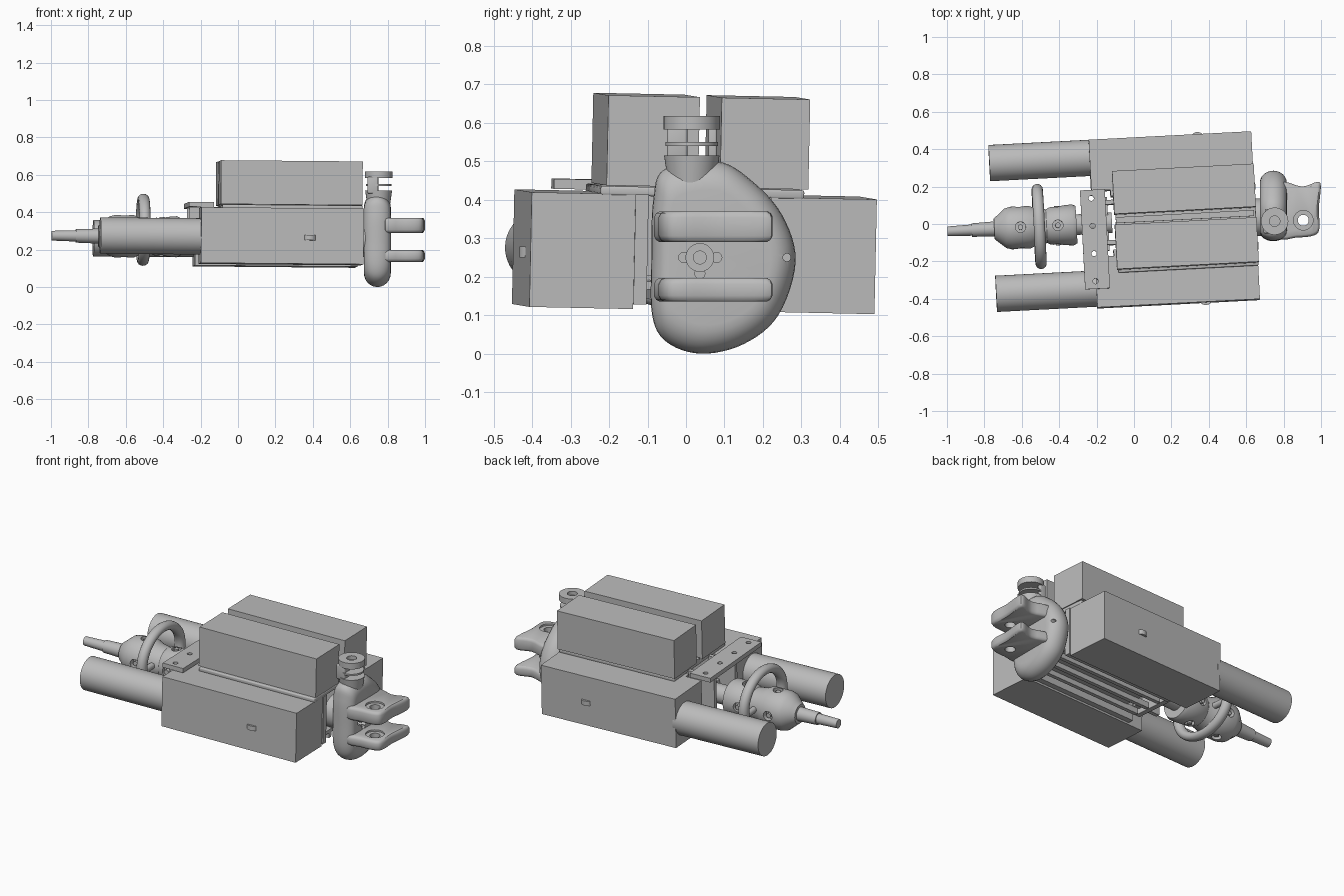
import bpy, bmesh, math
from mathutils import Matrix, Vector

if "Cube" in bpy.data.objects:
    bpy.data.objects.remove(bpy.data.objects["Cube"])

grey = bpy.data.materials.new("plain_grey")
grey.use_nodes = True
grey.diffuse_color = (0.5, 0.5, 0.5, 1)
grey.node_tree.nodes["Principled BSDF"].inputs["Base Color"].default_value = (0.5, 0.5, 0.5, 1)

# The chassis sits slightly turned and tilted; the end bracket sits square
WORLD = Matrix.Identity(4)
FRAME = (Matrix.Rotation(math.radians(3), 4, 'Z')
         @ Matrix.Rotation(math.radians(-1.2), 4, 'X')
         @ Matrix.Rotation(math.radians(0.5), 4, 'Y'))
TURN = {'X': Matrix.Rotation(math.pi / 2, 4, 'Y'),
        'Y': Matrix.Rotation(math.pi / 2, 4, 'X'), 'Z': WORLD}


def finish(name, bm, frame):
    bmesh.ops.remove_doubles(bm, verts=bm.verts, dist=1e-5)
    bmesh.ops.recalc_face_normals(bm, faces=bm.faces)
    me = bpy.data.meshes.new(name)
    bm.to_mesh(me)
    bm.free()
    me.transform(frame)
    me.materials.append(grey)
    ob = bpy.data.objects.new(name, me)
    bpy.context.collection.objects.link(ob)
    return ob


def box(name, x, y, z, frame=FRAME, bevel=0):
    bm = bmesh.new()
    size = [b - a for a, b in (x, y, z)]
    mid = [(a + b) / 2 for a, b in (x, y, z)]
    bmesh.ops.create_cube(bm, size=1, matrix=Matrix.Translation(mid) @ Matrix.Diagonal((*size, 1)))
    if bevel:
        bmesh.ops.bevel(bm, geom=bm.edges[:], offset=bevel, segments=3, profile=0.5, affect='EDGES')
    return finish(name, bm, frame)


def cylinder(name, centre, radius, length, axis='Z', frame=FRAME, top=None):
    bm = bmesh.new()
    bmesh.ops.create_cone(bm, cap_ends=True, segments=48, radius1=radius, radius2=top or radius,
                          depth=length, matrix=Matrix.Translation(centre) @ TURN[axis])
    return finish(name, bm, frame)


def loft(name, rings, closed, frame):
    """Skin a list of equal rings of points, capping the ends unless closed."""
    bm = bmesh.new()
    vs = [[bm.verts.new(p) for p in ring] for ring in rings]
    n = len(vs[0])
    for k in range(len(vs) if closed else len(vs) - 1):
        a, b = vs[k], vs[(k + 1) % len(vs)]
        for i in range(n):
            bm.faces.new((a[i], a[(i + 1) % n], b[(i + 1) % n], b[i]))
    if not closed:
        bm.faces.new(vs[0])
        bm.faces.new(vs[-1])
    return finish(name, bm, frame)


def lathe(name, profile, centre, closed=False, squash=1):
    """Turn (x, radius) points about the x direction."""
    angles = [i * math.tau / 64 for i in range(64)]
    rings = [[(x, centre[0] + r * math.cos(a), centre[1] + squash * r * math.sin(a)) for a in angles]
             for x, r in profile]
    return loft(name, rings, closed, FRAME)


def smooth_loop(pts, steps=6):
    """Closed smooth curve through a few points."""
    p, out, n = [Vector(q) for q in pts], [], len(pts)
    for i in range(n):
        a, b, c, d = p[i - 1], p[i], p[(i + 1) % n], p[(i + 2) % n]
        for s in range(steps):
            t = s / steps
            out.append(0.5 * (2 * b + (c - a) * t + (2 * a - 5 * b + 4 * c - d) * t * t
                              + (3 * b - a - 3 * c + d) * t ** 3))
    return out


def cut(target, cutter):
    mod = target.modifiers.new("cut", 'BOOLEAN')
    mod.operation, mod.object, mod.solver = 'DIFFERENCE', cutter, 'EXACT'
    bpy.context.view_layer.objects.active = target
    bpy.ops.object.modifier_apply(modifier=mod.name)
    bpy.data.objects.remove(cutter)


# Lower and upper boxes, side tanks and side studs
for name, s, y_low, y_up, tank_y in (("front", -1, (-0.444, -0.174), (-0.25, -0.012), -0.34),
                                     ("rear", 1, (0.18, 0.454), (0.045, 0.275), 0.36)):
    box(name + "_lower_box", (-0.222, 0.648), y_low, (0.118, 0.416))
    box(name + "_upper_box", (-0.108, 0.65), y_up, (0.438, 0.672))
    cylinder(name + "_tank", (-0.48, tank_y, 0.262), 0.097, 0.556, 'X')
    face_y = y_low[0] if s < 0 else y_low[1]
    cylinder(name + "_side_stud", (0.36, face_y - s * 0.022, 0.258), 0.036, 0.028)

# Central chassis channel
box("deck_plate", (-0.1, 0.65), (-0.265, 0.265), (0.412, 0.436), bevel=0.006)
for name, y in (("front", (-0.174, -0.14)), ("rear", (0.146, 0.18))):
    box(name + "_channel_wall", (-0.12, 0.655), y, (0.13, 0.416))
box("channel_floor", (-0.02, 0.65), (-0.14, 0.146), (0.17, 0.19))
for i in range(3):
    y = -0.09 + i * 0.09
    box("floor_rail_%d" % (i + 1), (-0.1, 0.65), (y - 0.012, y + 0.012), (0.14, 0.175))
box("centre_rail", (-0.1, 0.64), (0.0, 0.032), (0.43, 0.45))

# Drilled cross plate with its hanging brackets
plate = box("cross_plate", (-0.283, -0.15), (-0.345, 0.185), (0.42, 0.446))
for i in range(4):
    cut(plate, cylinder("hole", (-0.225, 0.14 - i * 0.148, 0.43), 0.014, 0.1))
for i, y in enumerate((-0.1, 0.115)):
    box("hanging_bracket_%d" % (i + 1), (-0.27, -0.1), (y - 0.012, y + 0.012), (0.2, 0.425))
box("bracket_bridge", (-0.17, -0.14), (-0.14, 0.146), (0.17, 0.3))

# Turned hub with stepped shaft and radial ports
AXIS = (0.007, 0.266)
hub = lathe("hub", [(-1, 0.026), (-0.87, 0.03), (-0.87, 0.036), (-0.75, 0.04), (-0.75, 0.056),
                    (-0.73, 0.072), (-0.69, 0.106), (-0.66, 0.114), (-0.56, 0.114), (-0.53, 0.1),
                    (-0.47, 0.09), (-0.45, 0.1), (-0.33, 0.11), (-0.31, 0.1), (-0.31, 0.055),
                    (-0.12, 0.055)], AXIS)
for x in (-0.61, -0.41):
    for axis, off in (('Z', (0, 0, 0.11)), ('Z', (0, 0, -0.11)), ('Y', (0, 0.11, 0)), ('Y', (0, -0.11, 0))):
        cut(hub, cylinder("port", Vector((x, *AXIS)) + Vector(off), 0.028, 0.06, axis))
        cylinder("port_plug", Vector((x, *AXIS)) + Vector(off) * 0.82, 0.014, 0.03, axis)

# Hand ring and spokes
lathe("hand_ring", [(-0.51 + 0.03 * math.cos(i * math.tau / 16), 0.198 + 0.03 * math.sin(i * math.tau / 16))
                    for i in range(16)], (0.007, 0.302), closed=True, squash=0.845)
cylinder("ring_spokes", (-0.51, 0.007, 0.275), 0.018, 0.39, 'Y')

# Rounded end disc with flat front side
outline = smooth_loop([(0.04, 0), (0.15, 0.025), (0.24, 0.1), (0.285, 0.24), (0.25, 0.36), (0.17, 0.45),
                       (0.08, 0.5), (-0.055, 0.48), (-0.085, 0.4), (-0.09, 0.25), (-0.088, 0.1),
                       (-0.05, 0.03)])
core, rings = Vector((0.07, 0.25)), []
for k in range(13):
    t = math.radians(-90 + 15 * k)
    f = 1 - 0.3 * (1 - math.cos(t))
    rings.append([(0.745 + 0.072 * math.sin(t), *(core + (p - core) * f)) for p in outline])
disc = loft("end_disc", rings, False, WORLD)
cut(disc, cylinder("bore", (0.82, 0.036, 0.25), 0.036, 0.1, 'X', WORLD))
for y, z in ((-0.006, 0.25), (0.08, 0.25), (0.036, 0.208)):
    cut(disc, cylinder("bolt_hole", (0.82, y, z), 0.013, 0.05, 'X', WORLD))
cut(disc, cylinder("edge_hole", (0.8, 0.262, 0.25), 0.01, 0.12, 'X', WORLD))
cylinder("bore_pin", (0.78, 0.036, 0.25), 0.018, 0.05, 'X', WORLD)
cylinder("end_bearing", (0.67, 0.036, 0.26), 0.1, 0.1, 'X', WORLD)

# Pair of drilled lugs
lug = smooth_loop([(0.77, -0.06), (0.87, -0.072), (0.965, -0.06), (0.992, -0.02), (0.988, 0.08),
                   (0.999, 0.2), (0.98, 0.225), (0.9, 0.2), (0.77, 0.21)], 4)
for name, z0, z1 in (("upper_lug", 0.29, 0.37), ("lower_lug", 0.135, 0.197)):
    mid = Vector((0.885, 0.07))
    rings = [[(*(mid + (p - mid) * f), z) for p in lug]
             for z, f in ((z0, 0.9), (z0 + 0.005, 0.96), (z0 + 0.016, 1),
                          (z1 - 0.016, 1), (z1 - 0.005, 0.96), (z1, 0.9))]
    ob = loft(name, rings, False, WORLD)
    cut(ob, cylinder("pin_hole", (0.905, 0.02, z0), 0.029, 0.3, 'Z', WORLD))
    cut(ob, cylinder("pin_seat", (0.905, 0.02, z1), 0.052, 0.02, 'Z', WORLD))

# Slotted neck on top of the disc
cylinder("neck_base", (0.752, 0.015, 0.475), 0.06, 0.08, 'Z', WORLD, top=0.072)
cap = cylinder("neck_cap", (0.752, 0.015, 0.6), 0.073, 0.036, 'Z', WORLD)
cut(cap, cylinder("cap_hole", (0.752, 0.015, 0.62), 0.028, 0.05, 'Z', WORLD))
box("neck_post", (0.692, 0.75), (-0.05, 0.004), (0.5, 0.59), WORLD, 0.008)
box("neck_side_post", (0.7, 0.74), (0.058, 0.08), (0.5, 0.59), WORLD, 0.005)
cylinder("neck_washer", (0.752, 0.015, 0.545), 0.068, 0.01, 'Z', WORLD)

# Smooth the round parts, keep hard edges
for ob in bpy.context.scene.objects:
    ob.select_set(ob.type == 'MESH')
bpy.context.view_layer.objects.active = disc
bpy.ops.object.shade_smooth_by_angle(angle=math.radians(35))
